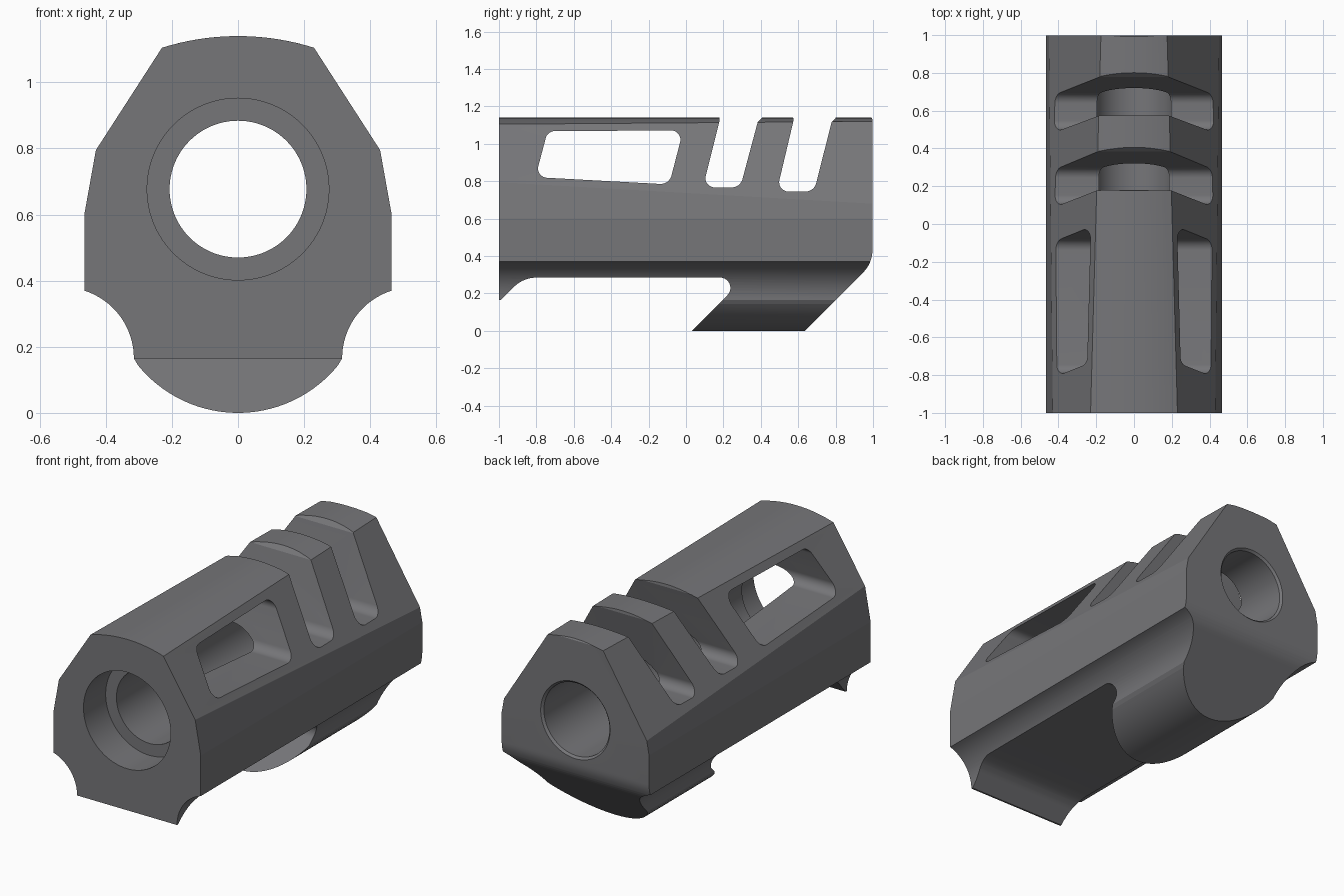
import bpy, bmesh, math
from mathutils import Vector

if "Cube" in bpy.data.objects:
    bpy.data.objects.remove(bpy.data.objects["Cube"])


def make_object(name, rings):
    """Skin a list of equal-length vertex rings, capping both ends."""
    bm = bmesh.new()
    loops = [[bm.verts.new(p) for p in ring] for ring in rings]
    n = len(loops[0])
    for a, b in zip(loops, loops[1:]):
        for i in range(n):
            bm.faces.new((a[i], a[(i + 1) % n], b[(i + 1) % n], b[i]))
    bm.faces.new(loops[0])
    bm.faces.new(loops[-1])
    bmesh.ops.recalc_face_normals(bm, faces=bm.faces)
    mesh = bpy.data.meshes.new(name)
    bm.to_mesh(mesh)
    bm.free()
    obj = bpy.data.objects.new(name, mesh)
    bpy.context.collection.objects.link(obj)
    return obj


def arc(cx, cz, r, a0, a1, n):
    """Points on an arc, angles in radians."""
    return [(cx + r * math.cos(a0 + (a1 - a0) * i / n),
             cz + r * math.sin(a0 + (a1 - a0) * i / n)) for i in range(n + 1)]


def fillet(points):
    """Round the corners of a polygon given as (y, z, radius)."""
    out = []
    for i, (y, z, r) in enumerate(points):
        p = Vector((y, z))
        if r == 0:
            out.append(p)
            continue
        d0 = (Vector(points[i - 1][:2]) - p).normalized()
        d1 = (Vector(points[(i + 1) % len(points)][:2]) - p).normalized()
        half = d0.angle(d1) / 2
        c = p + (d0 + d1).normalized() * r / math.sin(half)
        t = r / math.tan(half)
        v0, v1 = p + d0 * t - c, p + d1 * t - c
        a0 = math.atan2(v0.y, v0.x)
        da = math.atan2(v0.x * v1.y - v0.y * v1.x, v0.dot(v1))
        n = max(3, math.ceil(abs(da) / math.radians(6)))
        out += [Vector(q) for q in arc(c.x, c.y, r, a0, a0 + da, n)]
    return out


def side_prism(name, points, half_width=0.7):
    """Extrude a side-view outline across the width."""
    outline = fillet(points)
    return make_object(name, [[(x, p[0], p[1]) for p in outline]
                              for x in (-half_width, half_width)])


def section(y, top_x, shoulder):
    """Body cross-section: crowned top, sloped shoulders, scooped lower sides."""
    a = math.acos(top_x / 0.77)
    right = [shoulder, (0.465, 0.60)]
    right += arc(0.53, 0.165, 0.215, math.radians(107.6), math.pi, 16)
    b = math.asin(0.315 / 0.39)
    bottom = arc(0, 0.39, 0.39, -math.pi / 2 + b, -math.pi / 2 - b, 36)[1:-1]
    left = [(-x, z) for x, z in reversed(right)]
    top = arc(0, 0.37, 0.77, math.pi - a, a, 16)
    return [(x, y, z) for x, z in top + right + bottom + left]


# Main body, its shoulder facets widening towards the back
body = make_object("compensator_body", [
    section(-1, 0.23, (0.43, 0.795)),
    section(1, 0.175, (0.4506, 0.68))])

# Dark gunmetal finish
finish = bpy.data.materials.new("dark_metal")
finish.diffuse_color = (0.18, 0.18, 0.19, 1)
finish.use_nodes = True
finish.node_tree.nodes["Principled BSDF"].inputs["Base Color"].default_value = finish.diffuse_color
body.data.materials.append(finish)

# Side silhouette: undercut rail area, angled foot, sloped back
silhouette = side_prism("silhouette_helper", [
    (-1.1, 1.3, 0), (-1.1, 0.165, 0), (-0.99, 0.165, 0), (-0.87, 0.285, 0.17),
    (0.315, 0.285, 0.055), (0.03, 0.0, 0), (0.03, -0.1, 0), (0.635, -0.1, 0),
    (0.635, 0.0, 0), (0.997, 0.362, 0.17), (0.997, 1.132, 0), (0.988, 1.145, 0),
    (0.988, 1.3, 0)])

# Stepped bore with a small back chamfer
bore_profile = [(-1.1, 0.275), (-0.8, 0.275), (-0.8, 0.207),
                (0.985, 0.207), (1.015, 0.237)]
bore = make_object("bore_cutter", [
    [(r * math.cos(math.tau * i / 96), y, 0.677 + r * math.sin(math.tau * i / 96))
     for i in range(96)] for y, r in bore_profile])

# Side window through both shoulders
window = side_prism("window_cutter", [
    (-0.805, 0.822, 0.05), (-0.74, 1.068, 0.05),
    (-0.015, 1.072, 0.05), (-0.09, 0.783, 0.06)])

# Two raked vent slots, slightly flared at the crown
slots = [side_prism("slot_cutter", [
    (y + 0.09, floor, 0.05), (y + 0.18, 1.125, 0), (y + 0.177, 1.15, 0),
    (y + 0.177, 1.3, 0), (y + 0.415, 1.3, 0), (y + 0.415, 1.15, 0),
    (y + 0.383, 1.115, 0), (y + 0.29, floor, 0.06)])
    for y, floor in ((0.0, 0.767), (0.395, 0.745))]

# Apply the cuts
bpy.context.view_layer.objects.active = body
body.select_set(True)
for cutter in [silhouette, bore, window] + slots:
    cutter.hide_render = True
    cutter.data.materials.append(finish)
    mod = body.modifiers.new("cut", 'BOOLEAN')
    mod.operation = 'INTERSECT' if cutter is silhouette else 'DIFFERENCE'
    mod.solver = 'EXACT'
    mod.object = cutter
    bpy.ops.object.modifier_apply(modifier=mod.name)
    bpy.data.objects.remove(cutter, do_unlink=True)

bpy.ops.object.shade_smooth_by_angle(angle=math.radians(9))
